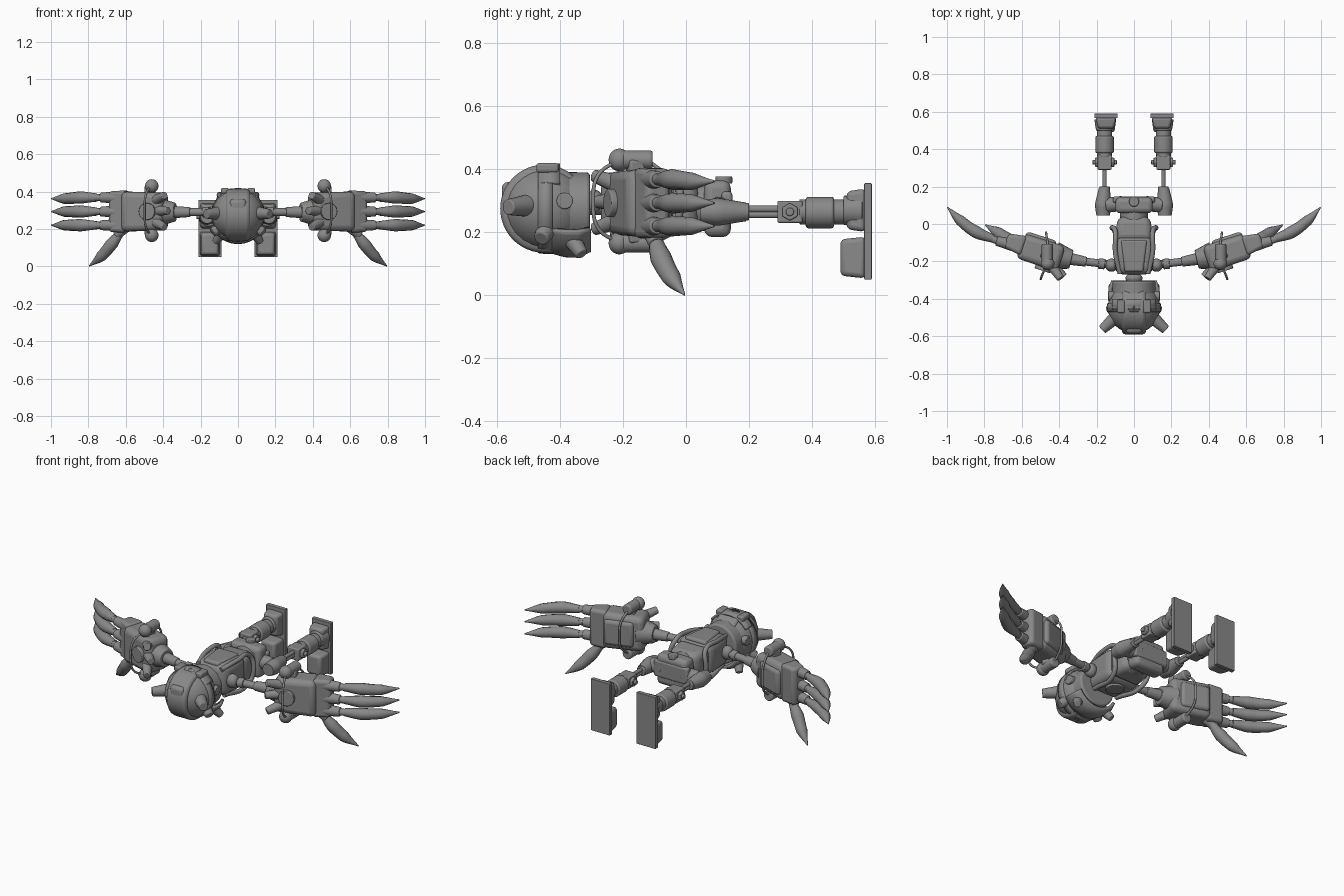
import bpy, bmesh, math
from mathutils import Vector, Matrix

if "Cube" in bpy.data.objects:
    bpy.data.objects.remove(bpy.data.objects["Cube"])

grey = bpy.data.materials.new("mid_grey")
grey.use_nodes = True
grey.diffuse_color = (0.25, 0.25, 0.25, 1)
grey.node_tree.nodes["Principled BSDF"].inputs["Base Color"].default_value = (0.25, 0.25, 0.25, 1)


def finish(name, mesh, bevel=0, thick=0):
    mesh.materials.clear()
    mesh.materials.append(grey)
    ob = bpy.data.objects.new(name, mesh)
    bpy.context.scene.collection.objects.link(ob)
    if thick:
        m = ob.modifiers.new("shell", 'SOLIDIFY')
        m.thickness, m.offset = thick, 0
    if bevel:
        m = ob.modifiers.new("bevel", 'BEVEL')
        m.width, m.segments, m.limit_method = bevel, 3, 'ANGLE'
    bpy.ops.object.select_all(action='DESELECT')
    ob.select_set(True)
    bpy.context.view_layer.objects.active = ob
    bpy.ops.object.shade_smooth_by_angle(angle=math.radians(40))
    return ob


def from_bm(name, bm, **kw):
    bmesh.ops.recalc_face_normals(bm, faces=bm.faces[:])
    mesh = bpy.data.meshes.new(name)
    bm.to_mesh(mesh)
    bm.free()
    return finish(name, mesh, **kw)


# Box whose +y end can be scaled in x and z
def box(name, loc, size, turn=0, bevel=0.015, taper=(1, 1)):
    bm = bmesh.new()
    bmesh.ops.create_cube(bm, size=1)
    for v in bm.verts:
        if v.co.y > 0:
            v.co.x *= taper[0]
            v.co.z *= taper[1]
        v.co = Vector(a * b for a, b in zip(v.co, size))
    bm.transform(Matrix.Translation(loc) @ Matrix.Rotation(turn, 4, 'Z'))
    return from_bm(name, bm, bevel=bevel)


def rod(name, a, b, r1, r2=None, sides=24, bevel=0.004):
    a, b = Vector(a), Vector(b)
    bm = bmesh.new()
    bmesh.ops.create_cone(bm, cap_ends=True, segments=sides, radius1=r1,
                          radius2=r1 if r2 is None else r2, depth=(b - a).length)
    turn = (b - a).to_track_quat('Z', 'Y').to_matrix().to_4x4()
    bm.transform(Matrix.Translation((a + b) / 2) @ turn)
    return from_bm(name, bm, bevel=bevel)


def ball(name, loc, radii):
    bm = bmesh.new()
    bmesh.ops.create_uvsphere(bm, u_segments=32, v_segments=16, radius=1)
    bm.transform(Matrix.Translation(loc) @ Matrix.Diagonal((*radii, 1)))
    return from_bm(name, bm)


# Round sweep through points with a radius at each one
def sweep(name, points, radii, closed=False):
    cu = bpy.data.curves.new(name, 'CURVE')
    cu.dimensions, cu.bevel_depth, cu.bevel_resolution = '3D', 1, 4
    cu.use_fill_caps = True
    sp = cu.splines.new('BEZIER')
    sp.bezier_points.add(len(points) - 1)
    sp.resolution_u, sp.use_cyclic_u = 6, closed
    for p, co, r in zip(sp.bezier_points, points, radii):
        p.co, p.radius = co, r
        p.handle_left_type = p.handle_right_type = 'AUTO'
    tmp = bpy.data.objects.new(name + "_path", cu)
    bpy.context.scene.collection.objects.link(tmp)
    bpy.context.view_layer.update()
    mesh = bpy.data.meshes.new_from_object(tmp.evaluated_get(bpy.context.evaluated_depsgraph_get()))
    bpy.data.objects.remove(tmp)
    return finish(name, mesh)


# Shell turned around the head axis; angle 0 points down
def shell(name, profile, mid, half, thick, steps=24):
    bm = bmesh.new()
    rows = []
    for i in range(steps + 1):
        a = math.radians(mid - half + 2 * half * i / steps)
        rows.append([bm.verts.new((r * math.sin(a), y, HEAD_Z - r * math.cos(a))) for r, y in profile])
    for p, q in zip(rows, rows[1:]):
        for j in range(len(profile) - 1):
            bm.faces.new((p[j], p[j + 1], q[j + 1], q[j]))
    return from_bm(name, bm, thick=thick)


# Head
HEAD_Z = 0.275
rod("head_barrel", (0, -0.45, HEAD_Z), (0, -0.305, HEAD_Z), 0.118, 0.115, 40, 0.01)
ball("helmet_dome", (0, -0.445, HEAD_Z), (0.14, 0.14, 0.137))
shell("helmet_brim", [(0.137, -0.46), (0.138, -0.43), (0.138, -0.4)], 180, 55, 0.012)
shell("helmet_band", [(0.136, -0.47), (0.139, -0.445), (0.138, -0.425)], 0, 180, 0.01, 48)
shell("face_mask", [(0.132, -0.435), (0.146, -0.385), (0.148, -0.345), (0.13, -0.305)], 0, 62, 0.016)
rod("helmet_crest", (-0.065, -0.45, HEAD_Z), (0.065, -0.45, HEAD_Z), 0.14, None, 48, 0.02)
box("crest_plate", (0, -0.545, 0.32), (0.09, 0.08, 0.08), bevel=0.02)
for s in (1, -1):
    rod("ear_disc", (s * 0.1, -0.385, 0.3), (s * 0.138, -0.385, 0.3), 0.026)
    rod("temple_peg", (s * 0.1, -0.50, 0.285), (s * 0.17, -0.565, 0.28), 0.036, 0.025)
    rod("cheek_peg", (s * 0.07, -0.43, 0.23), (s * 0.135, -0.46, 0.18), 0.038, 0.024)
    rod("jaw_peg", (s * 0.08, -0.37, 0.19), (s * 0.12, -0.33, 0.13), 0.032, 0.02)
    box("brim_block", (s * 0.07, -0.44, 0.405), (0.04, 0.07, 0.03), bevel=0.008)

# Neck and torso
rod("neck", (0, -0.32, 0.29), (0, -0.22, 0.29), 0.035)
ball("neck_joint", (0, -0.29, 0.295), (0.045, 0.03, 0.04))
box("chest", (0, -0.17, 0.29), (0.2, 0.2, 0.18), bevel=0.04, taper=(1.1, 1.03))
box("back_panel", (0, -0.17, 0.375), (0.1, 0.17, 0.03), bevel=0.012, taper=(1.4, 1))
rod("chest_disc", (0, -0.16, 0.187), (0, -0.16, 0.25), 0.05)
box("abdomen", (0, -0.025, 0.285), (0.205, 0.13, 0.17), bevel=0.035, taper=(0.85, 0.85))
rod("waist", (0, 0.0, 0.28), (0, 0.09, 0.28), 0.075)
box("pelvis", (0, 0.1, 0.275), (0.2, 0.085, 0.18), bevel=0.025)
box("hip_belt", (0, 0.13, 0.28), (0.225, 0.035, 0.1), bevel=0.012)
rod("pelvis_button", (0, 0.12, 0.355), (0, 0.12, 0.378), 0.027)

for s in (1, -1):
    # Shoulder strap
    sweep("shoulder_strap", [(s * 0.075, -0.265, 0.36), (s * 0.1, -0.15, 0.38), (s * 0.1, -0.04, 0.37),
                             (s * 0.118, -0.02, 0.29), (s * 0.1, -0.05, 0.2), (s * 0.075, -0.24, 0.2)],
          [0.013] * 6)

    # Leg
    X = s * 0.157
    rod("hip_axle", (s * 0.06, 0.11, 0.275), (s * 0.15, 0.1, 0.27), 0.04)
    sweep("thigh", [(s * 0.165, 0.045, 0.265), (s * 0.165, 0.1, 0.265), (s * 0.158, 0.19, 0.265)],
          [0.036, 0.044, 0.03])
    rod("thigh_collar", (X, 0.17, 0.265), (X, 0.2, 0.265), 0.028)
    for dz in (-0.009, 0.009):
        rod("thigh_rod", (X, 0.18, 0.265 + dz), (X, 0.31, 0.265 + dz), 0.011)
    box("knee_block", (X, 0.33, 0.265), (0.075, 0.08, 0.07), bevel=0.006)
    rod("knee_pin", (X - 0.065, 0.33, 0.265), (X + 0.065, 0.33, 0.265), 0.013)
    rod("knee_bolt", (X - 0.052, 0.33, 0.265), (X + 0.052, 0.33, 0.265), 0.028, None, 6)
    rod("shin_neck", (X, 0.36, 0.265), (X, 0.53, 0.265), 0.04)
    rod("shin", (X, 0.38, 0.263), (X, 0.47, 0.263), 0.05, None, 24, 0.008)
    rod("ankle", (X, 0.5, 0.27), (X, 0.56, 0.27), 0.046, 0.055)

    # Foot
    rx = s * 0.15
    box("sole", (rx, 0.578, 0.203), (0.125, 0.024, 0.306), bevel=0.003)
    box("toe_box", (rx, 0.53, 0.12), (0.09, 0.08, 0.115), bevel=0.015, taper=(1.25, 1.15))
    box("heel_box", (rx, 0.54, 0.27), (0.085, 0.06, 0.12), bevel=0.015, taper=(1.3, 1.15))

    # Arm
    ball("shoulder_joint", (s * 0.12, -0.22, 0.29), (0.035, 0.035, 0.04))
    rod("upper_arm", (s * 0.1, -0.22, 0.29), (s * 0.27, -0.2, 0.29), 0.021)
    rod("arm_collar", (s * 0.155, -0.215, 0.29), (s * 0.19, -0.211, 0.29), 0.028)
    rod("forearm", (s * 0.255, -0.202, 0.29), (s * 0.35, -0.185, 0.29), 0.026, 0.033)
    rod("wrist", (s * 0.335, -0.19, 0.29), (s * 0.42, -0.17, 0.29), 0.05, 0.075)

    # Hand: along the arm, out of its front, and up
    tilt = math.radians(18)
    c, d = math.cos(tilt), math.sin(tilt)

    def hand(u, n, z):
        return (s * (0.49 + c * u + d * n), -0.155 + d * u - c * n, z)

    yaw = -s * (math.pi / 2 - tilt)
    box("palm", hand(0.01, 0, 0.293), (0.145, 0.235, 0.2), yaw, 0.03, (0.95, 1.07))
    box("palm_back", hand(0.03, -0.06, 0.293), (0.05, 0.17, 0.15), yaw, 0.02)
    box("knuckle_block", hand(0.155, -0.005, 0.293), (0.11, 0.1, 0.225), yaw, 0.018, (0.7, 0.97))
    rod("palm_disc", hand(-0.03, 0.05, 0.293), hand(-0.03, 0.09, 0.293), 0.045)
    for side in (1, -1):
        z = 0.298 + side * 0.132
        rod("canister", hand(-0.01, -0.055, z), hand(-0.04, 0.04, z), 0.03, None, 24, 0.008)
        ball("canister_cap", hand(-0.045, 0.045, z), (0.036, 0.034, 0.036))
        box("canister_mount", hand(-0.02, 0, z - side * 0.03), (0.05, 0.05, 0.06), yaw, 0.008)
        rod("wrist_peg", hand(-0.07, 0.05, 0.295 + side * 0.06),
            hand(-0.135, 0.1, 0.295 + side * 0.085), 0.028, 0.02)
    rod("wrist_peg_middle", hand(-0.08, 0.05, 0.297), hand(-0.15, 0.085, 0.297), 0.028, 0.02)
    sweep("front_hose", [hand(-0.04, 0.05, 0.43), hand(-0.035, 0.12, 0.38), hand(-0.035, 0.135, 0.297),
                         hand(-0.035, 0.12, 0.215), hand(-0.04, 0.05, 0.166)], [0.006] * 5)
    sweep("rear_hose", [hand(-0.02, -0.04, 0.43), hand(0.01, -0.1, 0.37), hand(0.015, -0.11, 0.297),
                        hand(0.01, -0.1, 0.225), hand(-0.02, -0.04, 0.166)], [0.006] * 5)

    # Fingers
    for name, z, drop in (("upper", 0.368, -0.006), ("middle", 0.293, 0), ("lower", 0.22, 0)):
        rod(name + "_finger_base", (s * 0.64, -0.115, z), (s * 0.735, -0.09, z), 0.033, 0.026)
        rod(name + "_finger_joint", (s * 0.72, -0.095, z), (s * 0.79, -0.066, z), 0.019)
        sweep(name + "_finger_blade",
              [(s * 0.755, -0.078, z), (s * 0.84, -0.045, z), (s * 0.93, 0.02, z + drop), (s * 0.998, 0.09, z + drop)],
              [0.022, 0.033, 0.028, 0.003])

    # Thumb
    rod("thumb_base", (s * 0.58, -0.12, 0.23), (s * 0.65, -0.095, 0.165), 0.034, 0.024)
    sweep("thumb_blade", [(s * 0.625, -0.1, 0.185), (s * 0.675, -0.08, 0.12), (s * 0.73, -0.045, 0.055),
                          (s * 0.795, -0.005, 0.002)], [0.02, 0.034, 0.03, 0.003])
